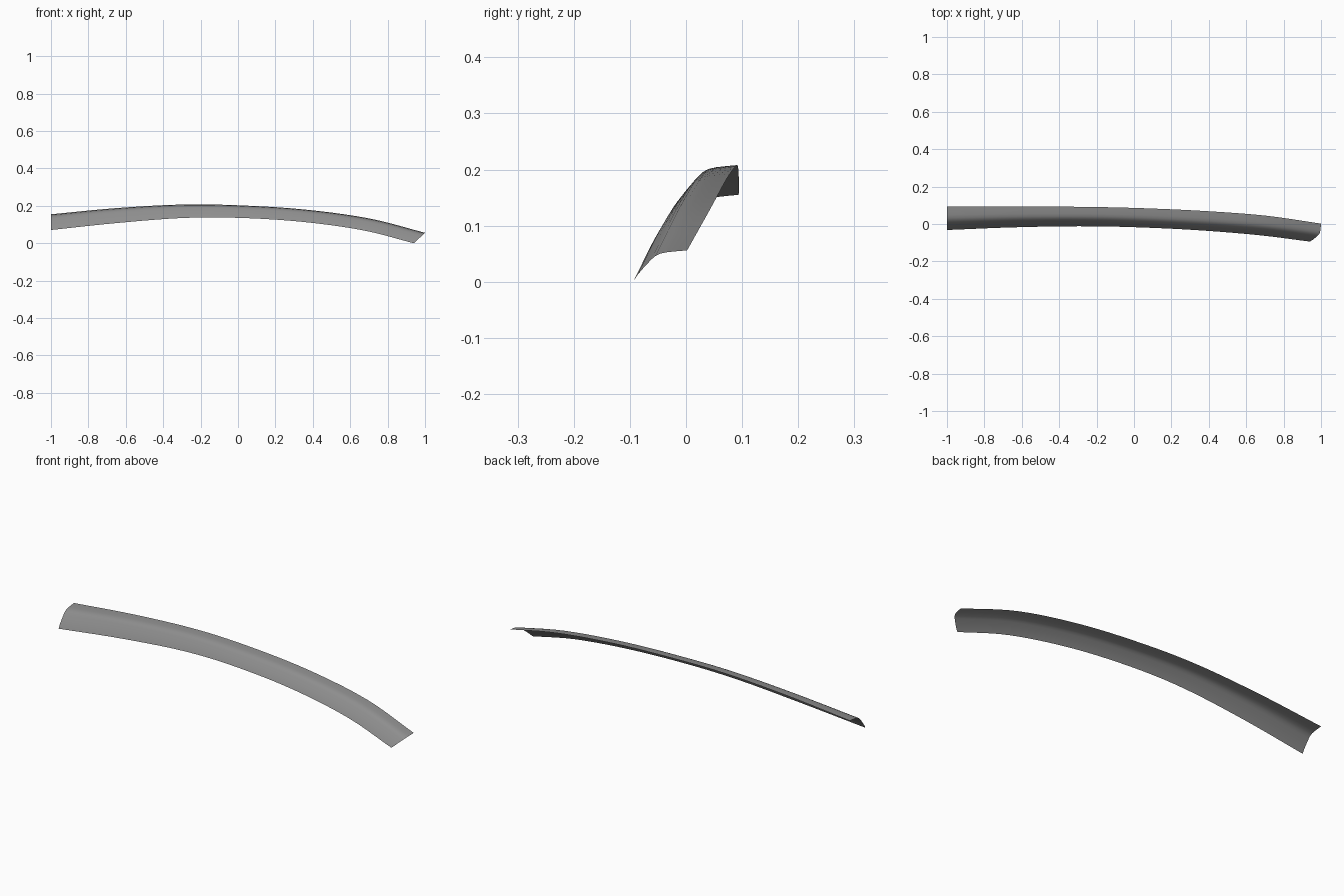
import bpy
from mathutils import Vector

if "Cube" in bpy.data.objects:
    bpy.data.objects.remove(bpy.data.objects["Cube"])

# Stations along the strip: lower front edge point, upper back edge point
STATIONS = [
    ((-1.00, -0.032, 0.071), (-1.00, 0.094, 0.155)),
    ((-0.65, -0.018, 0.108), (-0.65, 0.094, 0.188)),
    ((-0.30, -0.012, 0.135), (-0.30, 0.092, 0.207)),
    ((0.00, -0.017, 0.136), (0.00, 0.086, 0.203)),
    ((0.34, -0.033, 0.115), (0.35, 0.071, 0.181)),
    ((0.67, -0.060, 0.069), (0.70, 0.045, 0.133)),
    ((0.94, -0.094, 0.000), (1.00, 0.002, 0.056)),
]
# Cross-section between the edges: (share of depth, share of height)
PROFILE = [(0, 0), (0.08, 0.22), (0.20, 0.46), (0.33, 0.70),
           (0.41, 0.82), (0.51, 0.90), (0.64, 0.945), (0.82, 0.975), (1, 1)]
STEPS = 5


def smooth_path(points):
    """Catmull-Rom path through the points."""
    p = [Vector(q) for q in points]
    p = [2 * p[0] - p[1]] + p + [2 * p[-1] - p[-2]]
    path = []
    for i in range(1, len(p) - 2):
        a, b, c, d = p[i - 1:i + 3]
        for k in range(STEPS):
            t = k / STEPS
            path.append(0.5 * (2 * b + (c - a) * t
                               + (2 * a - 5 * b + 4 * c - d) * t ** 2
                               + (3 * b - a - 3 * c + d) * t ** 3))
    return path + [p[-2]]


# Curved open sheet lofted between the two edges
lower = smooth_path([s[0] for s in STATIONS])
upper = smooth_path([s[1] for s in STATIONS])
verts = []
for lo, up in zip(lower, upper):
    d = up - lo
    verts += [(lo.x + d.x * v, lo.y + d.y * u, lo.z + d.z * v) for u, v in PROFILE]

n = len(PROFILE)
faces = [(r * n + c, r * n + c + 1, (r + 1) * n + c + 1, (r + 1) * n + c)[::-1]
         for r in range(len(lower) - 1) for c in range(n - 1)]

mesh = bpy.data.meshes.new("curved_trim_strip")
mesh.from_pydata(verts, [], faces)
mesh.update()
strip = bpy.data.objects.new("curved_trim_strip", mesh)
bpy.context.collection.objects.link(strip)
for poly in mesh.polygons:
    poly.use_smooth = True

# Dark grey finish
finish = bpy.data.materials.new("dark_grey")
finish.diffuse_color = (0.27, 0.27, 0.27, 1)
finish.use_nodes = True
finish.node_tree.nodes["Principled BSDF"].inputs["Base Color"].default_value = finish.diffuse_color
mesh.materials.append(finish)
